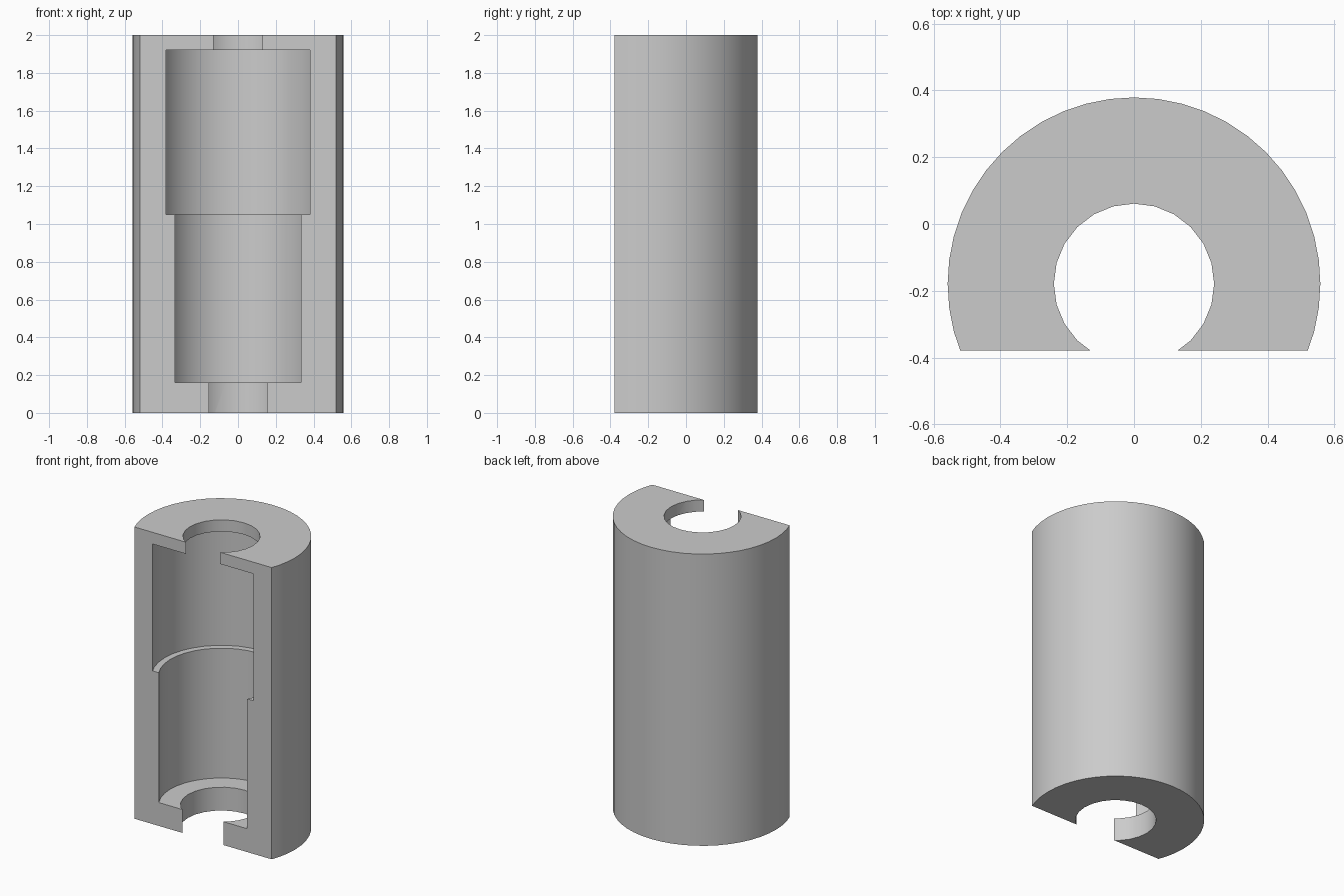
import bpy
import math

AXIS_Y = -0.179   # cylinder axis
CUT_Y = -0.379    # flat front face

cube = bpy.data.objects.get("Cube")
if cube:
    bpy.data.objects.remove(cube, do_unlink=True)

grey = bpy.data.materials.new("plain grey")
grey.use_nodes = True
grey.diffuse_color = (0.6, 0.6, 0.6, 1)
grey.node_tree.nodes["Principled BSDF"].inputs["Base Color"].default_value = (0.6, 0.6, 0.6, 1)


def cylinder(name, radius, bottom, top, sides):
    bpy.ops.mesh.primitive_cylinder_add(
        vertices=sides, radius=radius, depth=top - bottom,
        location=(0, AXIS_Y, (bottom + top) / 2))
    obj = bpy.context.object
    obj.name = name
    obj.data.materials.append(grey)
    return obj


def cut(target, cutter):
    cutter.hide_render = True
    mod = target.modifiers.new("cut", 'BOOLEAN')
    mod.operation = 'DIFFERENCE'
    mod.solver = 'EXACT'
    mod.object = cutter
    bpy.context.view_layer.objects.active = target
    bpy.ops.object.modifier_apply(modifier=mod.name)
    bpy.data.objects.remove(cutter, do_unlink=True)


# Outer shell
housing = cylinder("half_housing", 0.558, 0, 2, 48)

# Stepped bore: end holes and two chambers
bores = [
    ("lower_chamber", 0.39, 0.16, 1.5, 36),
    ("upper_chamber", 0.432, 1.05, 1.92, 36),
    ("bottom_hole", 0.255, -0.1, 0.5, 24),
    ("top_hole", 0.24, 1.5, 2.1, 24),
]
for bore in bores:
    cut(housing, cylinder(*bore))

# Flat open front
bpy.ops.mesh.primitive_cube_add(size=1, location=(0, CUT_Y - 0.5, 1))
front_cutter = bpy.context.object
front_cutter.scale = (2, 1, 3)
front_cutter.data.materials.append(grey)
bpy.context.view_layer.update()
cut(housing, front_cutter)

# Smooth walls with sharp rims
bpy.ops.object.select_all(action='DESELECT')
housing.select_set(True)
bpy.context.view_layer.objects.active = housing
bpy.ops.object.shade_smooth_by_angle(angle=math.radians(30))
